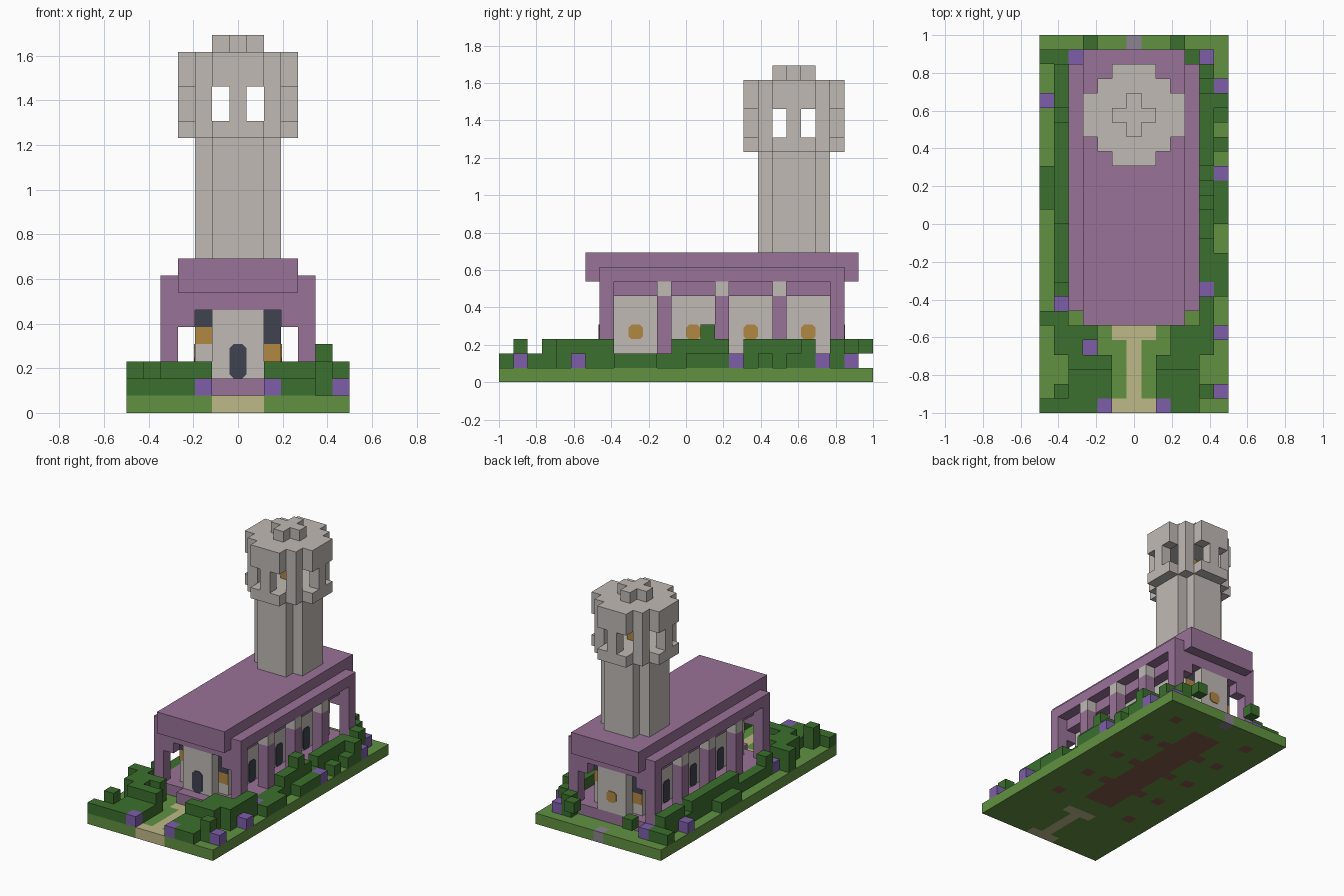
import bpy, bmesh, math
from mathutils import Matrix, Vector

cube = bpy.data.objects.get("Cube")
if cube:
    bpy.data.objects.remove(cube, do_unlink=True)

U = 2 / 26            # one block
NX, NY = 13, 26       # blocks across and along


def colour(name, *rgb):
    lin = [((c / 255 + 0.055) / 1.055) ** 2.4 for c in rgb] + [1]
    m = bpy.data.materials.new(name)
    m.use_nodes = True
    m.diffuse_color = lin
    m.node_tree.nodes["Principled BSDF"].inputs["Base Color"].default_value = lin
    return m


stone = colour("pale_stone", 192, 186, 181)
purple = colour("purple", 153, 115, 152)
slate = colour("dark_glass", 64, 66, 80)
amber = colour("amber", 176, 136, 66)
grass = colour("grass", 98, 145, 66)
leaf = colour("dark_leaf", 60, 112, 46)
sand = colour("sand", 190, 185, 135)
violet = colour("violet_flower", 125, 95, 170)
earth = colour("brown_earth", 132, 92, 74)
paving = colour("grey_lilac", 140, 130, 145)


def place(bm, name, mats):
    me = bpy.data.meshes.new(name)
    for m in mats:
        me.materials.append(m)
    bm.to_mesh(me)
    bm.free()
    ob = bpy.data.objects.new(name, me)
    bpy.context.collection.objects.link(ob)


def box(x, y, z):
    """Block cells in three half-open ranges."""
    return {(i, j, k) for i in range(*x) for j in range(*y) for k in range(*z)}


def blocks(name, cells, *mats, rule=lambda c: 0):
    """Skin a set of block cells, keeping only the outer faces."""
    bm, verts = bmesh.new(), {}

    def vert(p):
        if p not in verts:
            verts[p] = bm.verts.new(((p[0] - NX / 2) * U, (p[1] - NY / 2) * U, p[2] * U))
        return verts[p]

    for c in sorted(cells):
        for axis in range(3):
            a, b = (axis + 1) % 3, (axis + 2) % 3
            for side in (0, 1):
                near = list(c)
                near[axis] += 2 * side - 1
                if tuple(near) in cells:
                    continue
                loop = []
                for s, t in ((0, 0), (1, 0), (1, 1), (0, 1)):
                    p = list(c)
                    p[axis] += side
                    p[a] += s
                    p[b] += t
                    loop.append(vert(tuple(p)))
                f = bm.faces.new(loop if side else loop[::-1])
                f.material_index = rule(c)
    bmesh.ops.dissolve_limit(bm, angle_limit=0.01, verts=bm.verts[:],
                             edges=bm.edges[:], delimit={'MATERIAL'})
    place(bm, name, mats)


def plate(name, mat, x, y, z, tall, turn, cut=0.0):
    """Thin upright panel one block wide; turn is its heading, 0 = front."""
    w, h = U / 2, tall * U / 2
    c = cut * U
    pts = [(-w + c, -h), (w - c, -h), (w, -h + c), (w, h - c),
           (w - c, h), (-w + c, h), (-w, h - c), (-w, -h + c)]
    if not cut:
        pts = [(-w, -h), (w, -h), (w, h), (-w, h)]
    bm = bmesh.new()
    f = bm.faces.new([bm.verts.new((px, 0, pz)) for px, pz in pts])
    out = bmesh.ops.extrude_face_region(bm, geom=[f])["geom"]
    bmesh.ops.translate(bm, vec=(0, -0.005, 0),
                        verts=[v for v in out if isinstance(v, bmesh.types.BMVert)])
    bmesh.ops.recalc_face_normals(bm, faces=bm.faces[:])
    pos = Vector(((x - NX / 2) * U, (y - NY / 2) * U, (z + tall / 2) * U))
    bm.transform(Matrix.Translation(pos) @ Matrix.Rotation(turn, 4, 'Z'))
    place(bm, name, [mat])


# Ground slab with path, back step and earth under the building
posts = [(i, j) for i in (2, 10) for j in range(7, 24, 4)]


def ground(c):
    i, j, _ = c
    if (i == 6 and j < 6) or (i in (5, 6, 7) and j in (0, 5)):
        return 1
    if i == 6 and j == NY - 1:
        return 2
    nave = i in (5, 6, 7) and 7 < j < 23
    bump = i in (4, 8) and j in (11, 15, 19)
    return 3 if nave or bump or (i, j) in posts else 0


blocks("ground", box((0, NX), (0, NY), (0, 1)), grass, sand, paving, earth, rule=ground)

# Floor and front step
blocks("floor", box((2, 11), (7, 24), (1, 2)) | box((5, 8), (6, 7), (1, 2)), purple)

# Stone hall with projecting end walls
blocks("hall_walls", box((4, 9), (8, 23), (2, 6)) | box((5, 8), (7, 24), (2, 6)), stone)

# Arcade posts, end lintels and stone caps
arcade = box((3, 10), (7, 24), (6, 7))
caps = set()
for i, j in posts:
    end = j in (7, 23)
    arcade |= box((i, i + 1), (j, j + 1), (2, 7 if end else 6))
    if end:
        arcade |= box((2, 4), (j, j + 1), (5, 7)) | box((9, 11), (j, j + 1), (5, 7))
    else:
        caps |= {(i, j, 6)}
blocks("arcade", arcade, purple)
blocks("post_caps", caps, stone)

# Stepped roof
blocks("roof", box((2, 11), (7, 24), (7, 8)) | box((3, 10), (6, 25), (7, 9)), purple)

# Doors, windows and lamps, the two ends being half turns of each other
plate("front_door", slate, 6.5, 7, 2, 2, 0, 0.25)
plate("back_lamp", amber, 6.5, 24, 3, 1, math.pi, 0.2)
for end, s, turn, y in (("front", 1, 0, 8), ("back", -1, math.pi, 23)):
    plate(end + "_tall_window", slate, 6.5 + 2 * s, y, 4, 2, turn)
    plate(end + "_low_lamp", amber, 6.5 + 2 * s, y, 3, 1, turn)
    plate(end + "_short_window", slate, 6.5 - 2 * s, y, 5, 1, turn)
    plate(end + "_high_lamp", amber, 6.5 - 2 * s, y, 4, 1, turn)
for side, x, turn in (("left", 9, math.pi / 2), ("right", 4, -math.pi / 2)):
    for j in (9, 13, 17, 21):
        plate(side + "_lamp", amber, x, j + 0.5, 3, 1, turn, 0.2)
    for j in (11, 15, 19):
        plate(side + "_window", slate, x, j + 0.5, 2, 2, turn, 0.2)


# Tower
def disc(r, corner, z):
    """Round layer stack of radius r blocks about the tower axis."""
    return {c for c in box((6 - r, 7 + r), (20 - r, 21 + r), z)
            if abs(c[0] - 6) + abs(c[1] - 20) <= corner}


blocks("tower_shaft", disc(2, 3, (9, 16)), stone)
gallery = disc(3, 4, (17, 20)) - disc(2, 3, (17, 20))
gallery -= {c for c in gallery if c[2] < 19
            and sorted((abs(c[0] - 6), abs(c[1] - 20))) == [1, 3]}
head = disc(3, 4, (16, 17)) | gallery | disc(3, 4, (20, 21)) | disc(1, 1, (21, 22))
blocks("tower_head", head, stone)
blocks("tower_lamp", box((6, 7), (20, 21), (17, 19)), amber)

# Side hedges: per column, runs of blocks (start, end, top)
runs = {
    0: [(6, 7, 3), (14, 17, 2), (24, 25, 2)],
    1: [(6, 25, 2), (6, 9, 3), (13, 20, 3), (21, 24, 3)],
    10: [(24, 25, 3)],
    11: [(6, 25, 2), (6, 8, 3), (12, 16, 3), (14, 15, 4), (17, 22, 3), (23, 24, 3)],
    12: [(8, 11, 2), (13, 16, 2), (18, 19, 2), (20, 21, 2), (21, 22, 3)],
}
hedge = set()
for i, column in runs.items():
    for start, end, top in column:
        hedge |= box((i, i + 1), (start, end), (1, top))

# Front garden, mirrored about the path, and two sprigs at the back
half = (box((1, 4), (4, 6), (1, 3)) | box((2, 5), (3, 4), (1, 3))
        | box((2, 5), (1, 3), (1, 2)) | box((2, 4), (0, 1), (1, 2))
        | box((1, 2), (1, 2), (1, 3)) | {(3, 25, 2)})
hedge |= half | {(NX - 1 - i, j, k) for i, j, k in half}
hedge |= box((0, 2), (0, 1), (1, 2))

# Flowers stand in gaps of the hedge
beds = {(2, 24), (11, 24), (12, 22), (0, 21), (12, 16), (11, 8),
        (1, 7), (12, 5), (3, 4), (12, 1), (4, 0), (8, 0)}
blocks("hedges", {c for c in hedge if c[:2] not in beds}, leaf)
blocks("flowers", {(i, j, 1) for i, j in beds}, violet)
